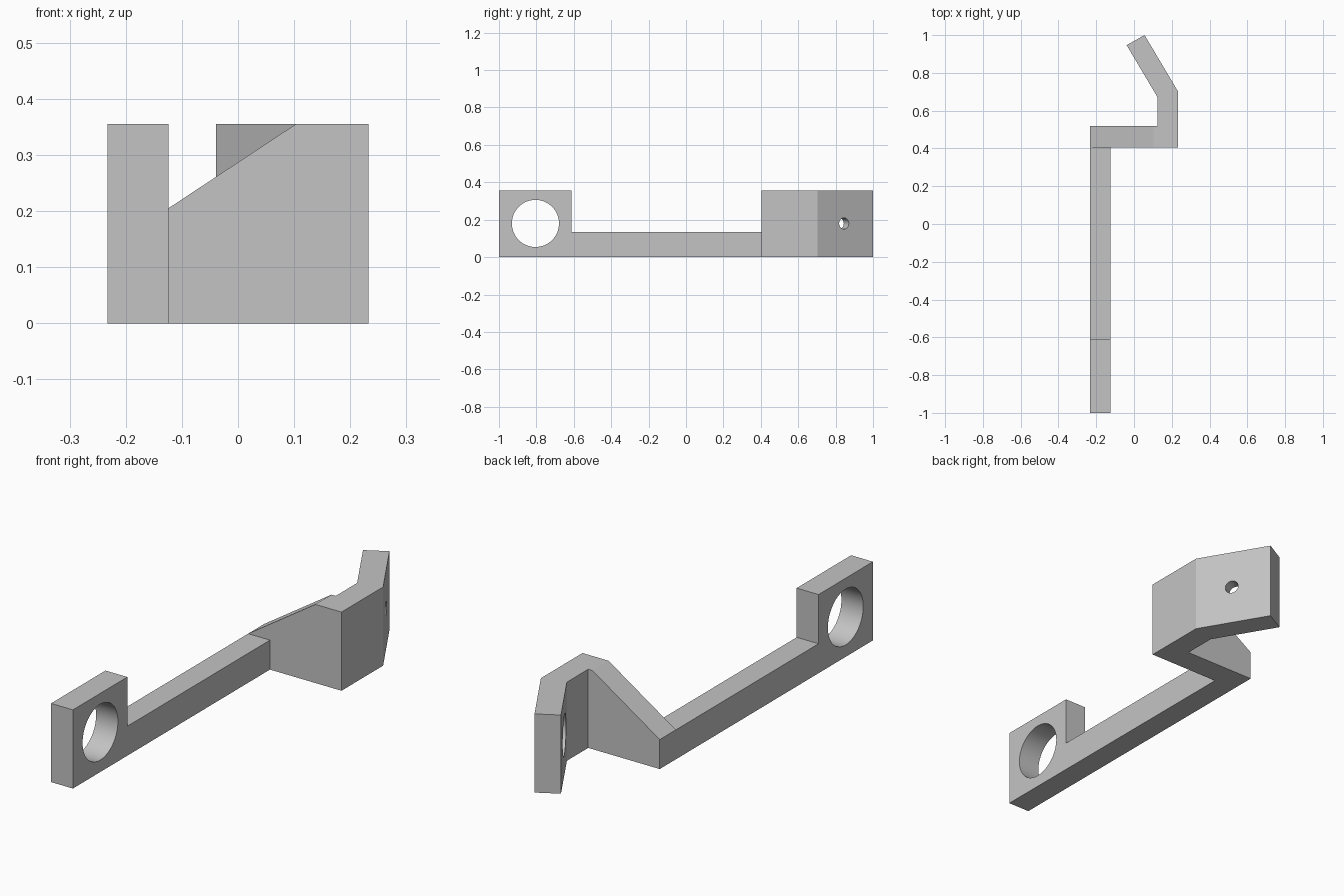
import bpy, bmesh, math
from mathutils import Vector, Matrix

cube = bpy.data.objects.get("Cube")
if cube:
    bpy.data.objects.remove(cube, do_unlink=True)

# Single grey finish
grey = bpy.data.materials.new("matte grey")
grey.use_nodes = True
grey.diffuse_color = (0.55, 0.55, 0.55, 1)
grey.node_tree.nodes["Principled BSDF"].inputs["Base Color"].default_value = (0.55, 0.55, 0.55, 1)


def finish(bm, name):
    bmesh.ops.recalc_face_normals(bm, faces=bm.faces)
    mesh = bpy.data.meshes.new(name)
    bm.to_mesh(mesh)
    bm.free()
    mesh.materials.append(grey)
    obj = bpy.data.objects.new(name, mesh)
    bpy.context.collection.objects.link(obj)
    return obj


def prism(name, points, extrude):
    """Extrude a flat outline along a vector."""
    bm = bmesh.new()
    face = bm.faces.new([bm.verts.new(p) for p in points])
    new = bmesh.ops.extrude_face_region(bm, geom=[face])["geom"]
    verts = [v for v in new if isinstance(v, bmesh.types.BMVert)]
    bmesh.ops.translate(bm, vec=extrude, verts=verts)
    return finish(bm, name)


def drill(name, start, end, radius):
    """Round cutter between two points."""
    start, end = Vector(start), Vector(end)
    axis = end - start
    turn = axis.to_track_quat("Z", "Y").to_matrix().to_4x4()
    bm = bmesh.new()
    bmesh.ops.create_cone(bm, cap_ends=True, segments=64, radius1=radius, radius2=radius,
                          depth=axis.length,
                          matrix=Matrix.Translation((start + end) / 2) @ turn)
    return finish(bm, name)


def cut(target, cutter):
    mod = target.modifiers.new(cutter.name, "BOOLEAN")
    mod.operation, mod.solver, mod.object = "DIFFERENCE", "EXACT", cutter
    bpy.context.view_layer.objects.active = target
    bpy.ops.object.modifier_apply(modifier=mod.name)
    bpy.data.objects.remove(cutter, do_unlink=True)


HEIGHT, BAR, W, INNER = 0.355, 0.133, 0.233, 0.124

# Bracket body: long bar, cross arm and angled tab in plan
plan = [(-W, -1), (-INNER, -1), (-INNER, 0.405), (W, 0.405), (W, 0.702),
        (0.056, 1), (-0.039, 0.947), (INNER, 0.672), (INNER, 0.52), (-W, 0.52)]
bracket = prism("bracket", [(x, y, 0) for x, y in plan], (0, 0, HEIGHT))

# Lower the bar between the end block and the cross arm
cut(bracket, prism("bar_relief", [(-0.3, -0.612, BAR), (-0.05, -0.612, BAR),
                                  (-0.05, 0.405, BAR), (-0.3, 0.405, BAR)], (0, 0, 0.5)))

# Slope the top of the cross arm
slope = (HEIGHT - BAR) / (0.103 + W)
low, high = -0.3, 0.14
ramp = [(low, BAR + slope * (low + W)), (high, BAR + slope * (high + W)), (low, 0.6)]
cut(bracket, prism("ramp_cutter", [(x, 0.3, z) for x, z in ramp], (0, 0.28, 0)))

# Large hole through the end block
cut(bracket, drill("ring_hole", (-0.4, -0.805, 0.18), (0, -0.805, 0.18), 0.126))

# Small hole in the tab, counterbored from the inner side
normal = Vector((math.cos(math.radians(30)), math.sin(math.radians(30)), 0))
outer = Vector((0.149, 0.845, 0.18))
cut(bracket, drill("screw_hole", outer + normal * 0.05, outer - normal * 0.15, 0.03))
cut(bracket, drill("counterbore", outer - normal * 0.055, outer - normal * 0.2, 0.09))

# Smooth hole walls with crisp edges
bpy.ops.object.select_all(action="DESELECT")
bracket.select_set(True)
bpy.context.view_layer.objects.active = bracket
bpy.ops.object.shade_smooth_by_angle(angle=math.radians(25))
